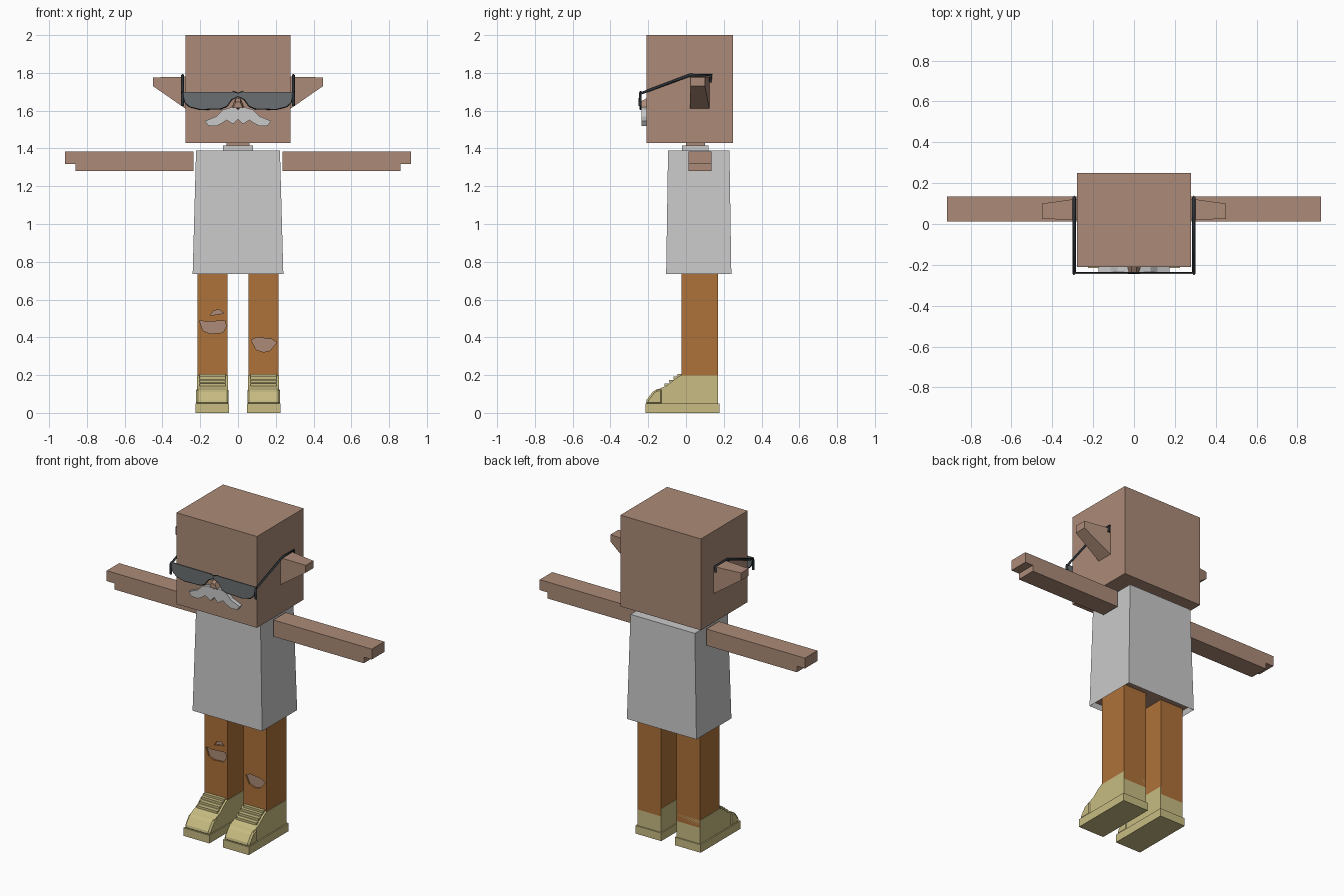
import bpy, bmesh
from mathutils import Vector

cube = bpy.data.objects.get("Cube")
if cube:
    bpy.data.objects.remove(cube, do_unlink=True)


def material(name, r, g, b):
    m = bpy.data.materials.new(name)
    m.use_nodes = True
    m.diffuse_color = (r, g, b, 1)
    m.node_tree.nodes["Principled BSDF"].inputs["Base Color"].default_value = (r, g, b, 1)
    return m


SKIN = material("skin", .413, .258, .188)
WHITE = material("white_cloth", .59, .59, .59)
ORANGE = material("orange_trousers", .423, .168, .041)
TAN = material("tan_shoe", .578, .503, .223)
LENS = material("grey_lens", .147, .159, .165)
FRAME = material("dark_frame", .026, .034, .041)


def finish(name, bm, *mats):
    bmesh.ops.recalc_face_normals(bm, faces=bm.faces)
    me = bpy.data.meshes.new(name)
    bm.to_mesh(me)
    bm.free()
    ob = bpy.data.objects.new(name, me)
    bpy.context.collection.objects.link(ob)
    for m in mats:
        me.materials.append(m)
    return ob


def loft(name, first, last, *mats):
    """Closed solid between two matching outlines."""
    bm = bmesh.new()
    a = [bm.verts.new(p) for p in first]
    b = [bm.verts.new(p) for p in last]
    bm.faces.new(a)
    bm.faces.new(b)
    for i in range(len(a)):
        j = (i + 1) % len(a)
        bm.faces.new((a[i], a[j], b[j], b[i]))
    return finish(name, bm, *mats)


def box(name, x, y, z, mat):
    def ring(h):
        return [(x[0], y[0], h), (x[1], y[0], h), (x[1], y[1], h), (x[0], y[1], h)]
    return loft(name, ring(z[0]), ring(z[1]), mat)


def front_plate(name, pts, y, mat, s=1):
    """Outline in x, z extruded along y."""
    return loft(name, [(s * px, y[0], pz) for px, pz in pts],
                [(s * px, y[1], pz) for px, pz in pts], mat)


def side_prism(name, pts, x, mat):
    """Outline in y, z extruded along x."""
    return loft(name, [(x[0], py, pz) for py, pz in pts],
                [(x[1], py, pz) for py, pz in pts], mat)


def bar(name, path, r, mat):
    """Square wire along a path."""
    cu = bpy.data.curves.new(name, "CURVE")
    cu.dimensions = "3D"
    cu.bevel_depth = r
    cu.bevel_resolution = 0
    cu.use_fill_caps = True
    sp = cu.splines.new("POLY")
    sp.points.add(len(path) - 1)
    for p, co in zip(sp.points, path):
        p.co = (*co, 1)
    cu.materials.append(mat)
    ob = bpy.data.objects.new(name, cu)
    bpy.context.collection.objects.link(ob)
    return ob


# Head, neck and collar
box("head", (-.278, .278), (-.21, .25), (1.43, 2), SKIN)
box("neck", (-.06, .06), (0, .1), (1.37, 1.44), SKIN)
box("collar", (-.08, .08), (-.02, .12), (1.38, 1.415), WHITE)

# Nose
loft("nose", [(-.035, -.21, 1.61), (.035, -.21, 1.61), (.012, -.21, 1.665), (-.012, -.21, 1.665)],
     [(-.025, -.245, 1.615), (.025, -.245, 1.615), (.012, -.245, 1.645), (-.012, -.245, 1.645)], SKIN)

# Shirt with an open hem and the body showing underneath
shirt = loft("shirt",
             [(-.24, -.105, .735), (.24, -.105, .735), (.24, .24, .735), (-.24, .24, .735)],
             [(-.222, -.095, 1.388), (.222, -.095, 1.388), (.222, .23, 1.388), (-.222, .23, 1.388)],
             WHITE, SKIN)
bm = bmesh.new()
bm.from_mesh(shirt.data)
hem = min(bm.faces, key=lambda f: f.calc_center_median().z)
bmesh.ops.inset_region(bm, faces=[hem], thickness=.015)
bmesh.ops.translate(bm, verts=hem.verts, vec=Vector((0, 0, .03)))
hem.material_index = 1
bm.to_mesh(shirt.data)
bm.free()

lens_outline = [(.295, 1.7), (.28, 1.645), (.255, 1.622), (.2, 1.608), (.09, 1.612),
                (.06, 1.625), (.035, 1.66), (0, 1.677), (0, 1.692), (.03, 1.7)]
moustache_outline = [(0, 1.605), (.02, 1.622), (.08, 1.605), (.115, 1.57), (.175, 1.545),
                     (.158, 1.52), (.115, 1.518), (.09, 1.53), (.06, 1.55), (.025, 1.528), (0, 1.555)]
shoe_outline = [(-.2, .05), (.17, .05), (.17, .197), (-.03, .197), (-.06, .178),
                (-.1, .145), (-.16, .12), (-.185, .09)]
toe_outline = [(-.213, .045), (-.125, .045), (-.125, .133), (-.172, .118), (-.208, .07)]

# Paired parts
for side, s in (("left", 1), ("right", -1)):
    # Ear, tapering outwards
    loft(side + "_ear",
         [(s * .27, .02, 1.605), (s * .27, .125, 1.605), (s * .27, .125, 1.78), (s * .27, .02, 1.78)],
         [(s * .45, .025, 1.73), (s * .45, .1, 1.73), (s * .45, .1, 1.776), (s * .45, .025, 1.776)], SKIN)

    # Arm with stepped hand
    front_plate(side + "_arm", [(.235, 1.28), (.86, 1.28), (.86, 1.318), (.915, 1.318),
                                (.915, 1.383), (.235, 1.383)], (.012, .135), SKIN, s)

    # Glasses and moustache
    front_plate(side + "_lens", lens_outline, (-.245, -.237), LENS, s)
    bar(side + "_frame_rim", [(s * px, -.241, pz) for px, pz in lens_outline], .005, FRAME)
    bar(side + "_temple", [(s * .293, -.243, 1.625), (s * .293, -.243, 1.69), (s * .293, .02, 1.788),
                           (s * .293, .133, 1.788), (s * .293, .127, 1.75)], .008, FRAME)
    front_plate(side + "_moustache", moustache_outline, (-.235, -.205), WHITE, s)

    # Trouser leg and skin core seen through the torn holes
    lo, hi = sorted((s * .055, s * .215))
    leg = box(side + "_trouser_leg", (lo, hi), (-.025, .17), (.15, .77), ORANGE)
    box(side + "_leg_core", (lo + .006, hi - .006), (-.015, .16), (.16, .76), SKIN)
    if s > 0:
        holes = [[(.07, .385), (.1, .4), (.18, .39), (.205, .372), (.17, .33), (.135, .322), (.095, .335)]]
    else:
        holes = [[(-.205, .49), (-.17, .482), (-.07, .488), (-.062, .46), (-.08, .425), (-.15, .42), (-.185, .435)],
                 [(-.148, .515), (-.13, .54), (-.1, .548), (-.075, .528), (-.11, .522)]]
    for i, pts in enumerate(holes):
        cutter = front_plate(f"{side}_hole_cutter_{i + 1}", pts, (-.06, -.005), ORANGE)
        cutter.hide_render = True
        cutter.hide_viewport = True
        mod = leg.modifiers.new("torn_hole", "BOOLEAN")
        mod.operation = "DIFFERENCE"
        mod.solver = "EXACT"
        mod.object = cutter

    # Shoe: sole, upper, toe cap and laces
    def span(a, b):
        return sorted((s * a, s * b))
    box(side + "_shoe_sole", span(.047, .225), (-.215, .177), (0, .05), TAN)
    side_prism(side + "_shoe_upper", shoe_outline, span(.053, .217), TAN)
    toe = side_prism(side + "_toe_cap", toe_outline, span(.049, .223), TAN)
    bev = toe.modifiers.new("soft_corners", "BEVEL")
    bev.width = .01
    bev.segments = 1
    for i in range(3):
        y, z = -.1 + i * .024, .15 + i * .018
        box(f"{side}_lace_{i + 1}", span(.065, .205), (y - .014, y + .014), (z - .008, z + .006), TAN)
    box(side + "_shoe_tongue", span(.065, .205), (-.045, -.02), (.18, .205), TAN)
